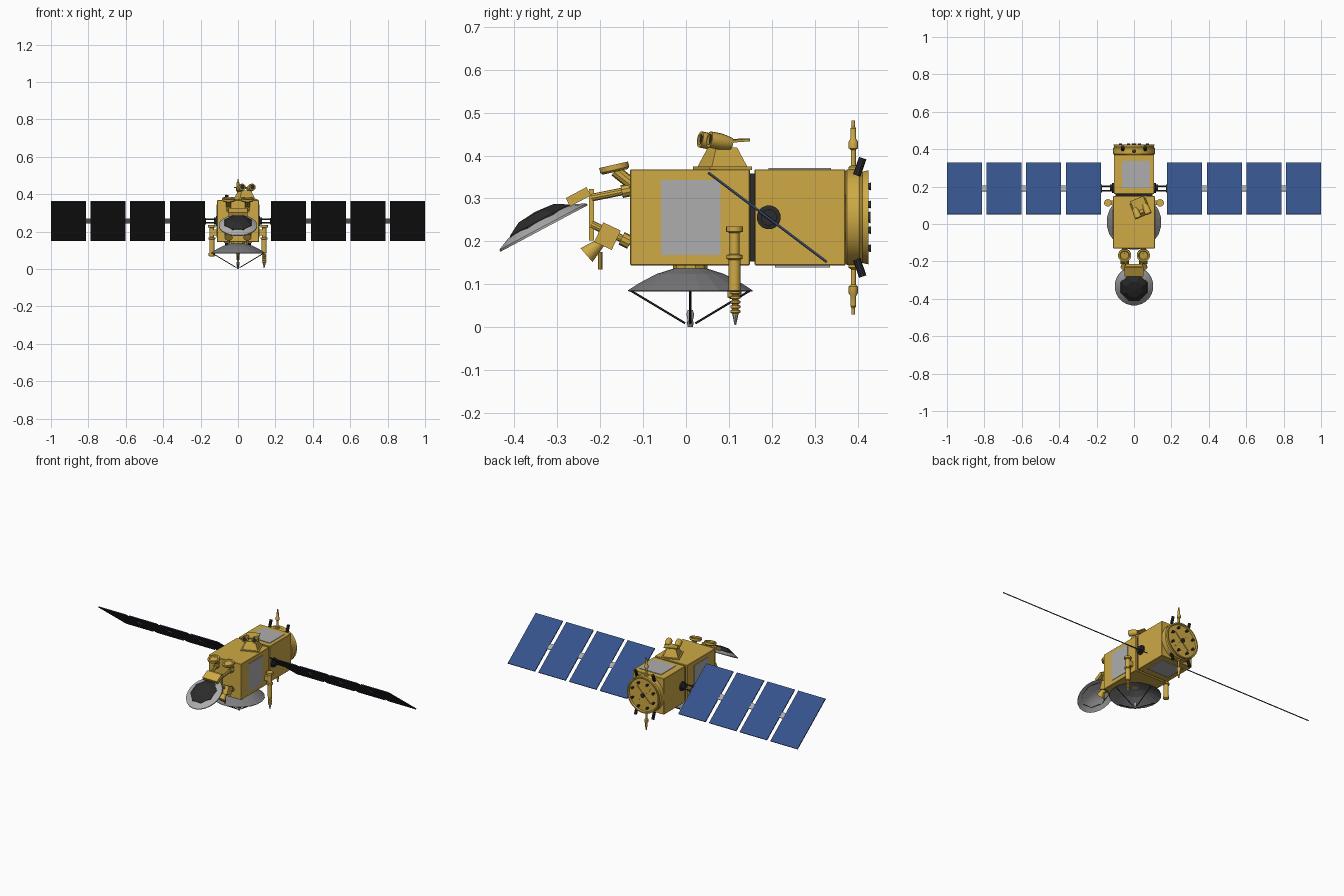
import bpy, bmesh, math
from mathutils import Vector, Matrix

if "Cube" in bpy.data.objects:
    bpy.data.objects.remove(bpy.data.objects["Cube"])

def mat(name, c):
    m = bpy.data.materials.new(name)
    m.diffuse_color = (*c, 1)
    m.use_nodes = True
    m.node_tree.nodes["Principled BSDF"].inputs["Base Color"].default_value = m.diffuse_color
    return m
GOLD = mat("gold_foil", (0.62, 0.40, 0.06))
BLUE = mat("solar_blue", (0.035, 0.085, 0.26))
DARK = mat("dark", (0.025, 0.025, 0.025))
GREY = mat("light_grey", (0.42, 0.42, 0.43))
MID = mat("mid_grey", (0.2, 0.2, 0.21))

def finish(name, bm, m, M, smooth=False):
    bmesh.ops.recalc_face_normals(bm, faces=bm.faces)
    me = bpy.data.meshes.new(name)
    bm.to_mesh(me)
    bm.free()
    me.transform(M)
    me.materials.append(m)
    ob = bpy.data.objects.new(name, me)
    bpy.context.collection.objects.link(ob)
    if smooth:
        me.shade_smooth()
        me.set_sharp_from_angle(angle=math.radians(35))
    return ob

def box(name, loc, size, m, rx=0, rz=0, bevel=0):
    bm = bmesh.new()
    bmesh.ops.create_cube(bm, size=1, matrix=Matrix.Diagonal((*size, 1)))
    if bevel:
        bmesh.ops.bevel(bm, geom=bm.edges[:], offset=bevel, segments=1, affect='EDGES')
    R = Matrix.Rotation(math.radians(rz), 4, 'Z') @ Matrix.Rotation(math.radians(rx), 4, 'X')
    return finish(name, bm, m, Matrix.Translation(loc) @ R)

def lathe(name, prof, loc, axis, m, seg=16, sx=1, smooth=True):
    """Revolve (radius, height) points around an axis; radius 0 closes the end."""
    bm = bmesh.new()
    rings = []
    for r, h in prof:
        if r == 0:
            rings.append([bm.verts.new((0, 0, h))] * seg)
        else:
            rings.append([bm.verts.new((r * sx * math.cos(a), r * math.sin(a), h))
                          for a in (2 * math.pi * (i + .5) / seg for i in range(seg))])
    for A, B in zip(rings, rings[1:]):
        for i in range(seg):
            j = (i + 1) % seg
            vs = list(dict.fromkeys((A[i], A[j], B[j], B[i])))
            if len(vs) > 2:
                bm.faces.new(vs)
    q = Vector((0, 0, 1)).rotation_difference(Vector(axis)).to_matrix().to_4x4()
    return finish(name, bm, m, Matrix.Translation(loc) @ q, smooth)

def rod(name, p, q, r, m, r2=None, seg=10):
    d = Vector(q) - Vector(p)
    L = d.length
    r2 = r if r2 is None else r2
    return lathe(name, [(0, 0), (r, 0), (r2, L), (0, L)], p, d, m, seg)

CZ = 0.256
# bus: two foil boxes joined by a dark core
box("front_body", (0, .0095, CZ), (.224, .279, .224), GOLD, bevel=.002)
box("rear_body", (0, .266, CZ), (.216, .212, .224), GOLD, bevel=.002)
box("body_core", (0, .155, CZ), (.2, .03, .205), DARK)
box("top_radiator", (.01, .265, .369), (.15, .145, .005), GREY)
box("bottom_radiator", (0, .272, .142), (.15, .128, .005), GREY)

# aft ring with flared lip and recessed plate
lathe("aft_ring", [(0, 0), (.106, 0), (.112, .004), (.112, .034), (.107, .04), (.11, .054),
                   (.103, .054), (.1, .044), (0, .044)], (0, .371, CZ), (0, 1, 0), GOLD, 32)
for i in range(8):
    a = math.radians(22.5 + 45 * i)
    x, z = .078 * math.cos(a), CZ + .078 * math.sin(a)
    rod("thruster_nozzle", (x, .412, z), (x, .431, z), .004, DARK, .009)
rod("main_nozzle", (0, .412, CZ), (0, .43, CZ), .006, DARK, .014)
for s in (1, -1):
    box("aft_crossbar", (0, .417, CZ), (.13, .006, .006), GOLD).data.transform(
        Matrix.Translation((0, 0, CZ)) @ Matrix.Rotation(s * .78, 4, 'Y') @ Matrix.Translation((0, 0, -CZ)))
    for x in (-.06, .06):
        rod("aft_sensor", (x, .398, CZ + s * .098), (x, .412, CZ + s * .138), .009, DARK)
    # vertical booms above and below the aft ring
    lathe("aft_boom", [(0, 0), (.012, 0), (.012, .008), (.006, .012), (.006, .048), (.011, .052),
                       (.011, .068), (.007, .074), (.007, .098), (.004, .102), (.004, .117), (0, .117)],
          (0, .39, CZ + s * .109), (0, 0, s), GOLD, 12)

# solar wings
tilt = -37
n = Vector((0, .602, .799))
t = Vector((0, .799, -.602))
for s in (1, -1):
    c = Vector((0, .19, CZ))
    for i in range(4):
        x = s * (.271 + .2117 * i)
        box("solar_panel", c + n * .0015 + Vector((x, 0, 0)), (.187, .346, .003), BLUE, tilt)
        box("panel_backing", c - n * .0015 + Vector((x, 0, 0)), (.187, .346, .003), DARK, tilt)
        if i < 3:
            box("panel_hinge", c + Vector((x + s * .106, 0, 0)), (.028, .036, .005), GREY, tilt)
    for k in (-1, 1):
        p = c + t * .015 * k
        rod("wing_yoke", p + Vector((s * .12, 0, 0)), p + Vector((s * .18, 0, 0)), .004, DARK)
    box("yoke_end", c + Vector((s * .174, 0, 0)), (.008, .046, .008), DARK, tilt)
    lathe("wing_drive", [(0, 0), (.028, 0), (.028, .01), (.019, .012), (.019, .022), (0, .022)],
          (s * .106, .193, CZ), (s, 0, 0), DARK, 16)
    box("side_radiator", (s * .1125, .011, CZ), (.004, .138, .175), GREY)

# main dish under the body, opening downwards
lathe("main_dish", [(0, .142), (.035, .138), (.08, .124), (.12, .103), (.147, .086), (.146, .083),
                    (.118, .098), (.078, .119), (.035, .132), (0, .136)],
      (0, .01, 0), (0, 0, 1), MID, 20, smooth=False)
rod("dish_mount", (0, .01, .134), (0, .01, .15), .04, GOLD)
for i in range(4):
    a = i * math.pi / 2
    rod("feed_strut", (.142 * math.cos(a), .01 + .142 * math.sin(a), .087),
        (.012 * math.cos(a), .01 + .012 * math.sin(a), .009), .0025, DARK, seg=6)
lathe("dish_feed", [(0, 0), (.006, 0), (.008, .012), (.006, .014), (.009, .03), (.006, .04), (0, .04)],
      (0, .01, 0), (0, 0, 1), GREY, 10)

# tilted front dish with dark backing dome
up = Vector((0, -.47, .883))
dc = Vector((0, -.331, .23))
lathe("front_dish", [(0, .033), (.05, .025), (.09, .011), (.116, 0), (.116, .005), (.09, .017),
                     (.05, .031), (0, .038)], dc, up, GREY, 24, sx=.89)
lathe("front_dish_backing", [(.088, .01), (.085, .022), (.05, .04), (0, .044)], dc, up, DARK, 8, sx=.9, smooth=False)

# front support frame
box("dish_bracket", (0, -.251, .304), (.1, .055, .022), GOLD, 28)
box("frame_plate", (0, -.22, .262), (.09, .012, .12), GOLD)
for s in (1, -1):
    x = s * .05
    rod("upper_arm", (x, -.13, .32), (x * .8, -.22, .302), .009, GOLD)
    rod("upper_arm_joint", (x, -.13, .32), (x, -.15, .316), .015, GOLD)
    rod("lower_arm", (x, -.13, .197), (x * .8, -.22, .24), .009, GOLD)
    rod("lower_arm_joint", (x, -.13, .197), (x, -.15, .207), .016, GOLD)
    box("horn_box", (x, -.183, .212), (.045, .045, .05), GOLD, -25)
    rod("horn", (x, -.195, .2), (x, -.232, .168), .01, GOLD, .022, 12)
    rod("horn_tip", (x, -.2, .175), (x, -.2, .135), .006, GOLD)
    # pair of round sensor heads
    lathe("sensor_head", [(0, 0), (.03, 0), (.035, .005), (.035, .017), (.026, .017), (.022, .011), (0, .011)],
          (x, -.165, .362), (0, -.22, .975), GOLD, 20)
    rod("sensor_stem", (x, -.128, .335), (x, -.165, .365), .014, GOLD)

# roof instrument: tapered pedestal carrying two barrels and a shade plate
R = Matrix.Translation((.035, .085, 0)) @ Matrix.Rotation(math.radians(22), 4, 'Z')
bm = bmesh.new()
bmesh.ops.create_cube(bm, size=1)
for v in bm.verts:
    k = .55 if v.co.z > 0 else 1
    v.co = (v.co.x * .095 * k, v.co.y * .095 * k, .393 + v.co.z * .052)
finish("roof_pedestal", bm, GOLD, R)
parts = [box("roof_base", (0, 0, .37), (.105, .105, .008), GOLD),
         box("roof_shade", (.0, .022, .434), (.075, .065, .006), GOLD, 4)]
for x in (-.03, .028):
    parts.append(lathe("roof_barrel", [(0, 0), (.014, 0), (.019, .025), (.019, .055), (.013, .055), (.012, .045), (0, .045)],
                       (x, .01, .428), (0, -1, .18), GOLD, 14))
    parts.append(rod("barrel_lens", (x, -.034, .436), (x, -.04, .437), .012, DARK))
for p in parts:
    p.data.transform(R)

# side probes: the right one has a spring and a pointed tip
for s in (1, -1):
    lathe("side_probe", [(0, .235), (.02, .235), (.02, .223), (.012, .22), (.012, .17), (.019, .168),
                         (.019, .16), (.014, .157), (.014, .085), (0, .085)],
          (s * .14, .113, 0), (0, 0, 1), GOLD, 14)
    box("probe_bracket", (s * .122, .113, .195), (.03, .024, .03), GOLD)
coil = [(0, .085)]
for i in range(5):
    z = .083 - i * .011
    coil += [(.012, z), (.012, z - .005), (.008, z - .007), (.008, z - .009)]
lathe("probe_spring", coil + [(0, .029)], (.14, .115, 0), (0, 0, 1), GOLD, 12)
rod("probe_tip", (.14, .115, .032), (.14, .115, .005), .008, GREY, .002)
lathe("probe_cap", [(0, .085), (.017, .085), (.017, .07), (.01, .066), (0, .066)],
      (-.14, .113, 0), (0, 0, 1), GOLD, 12)
